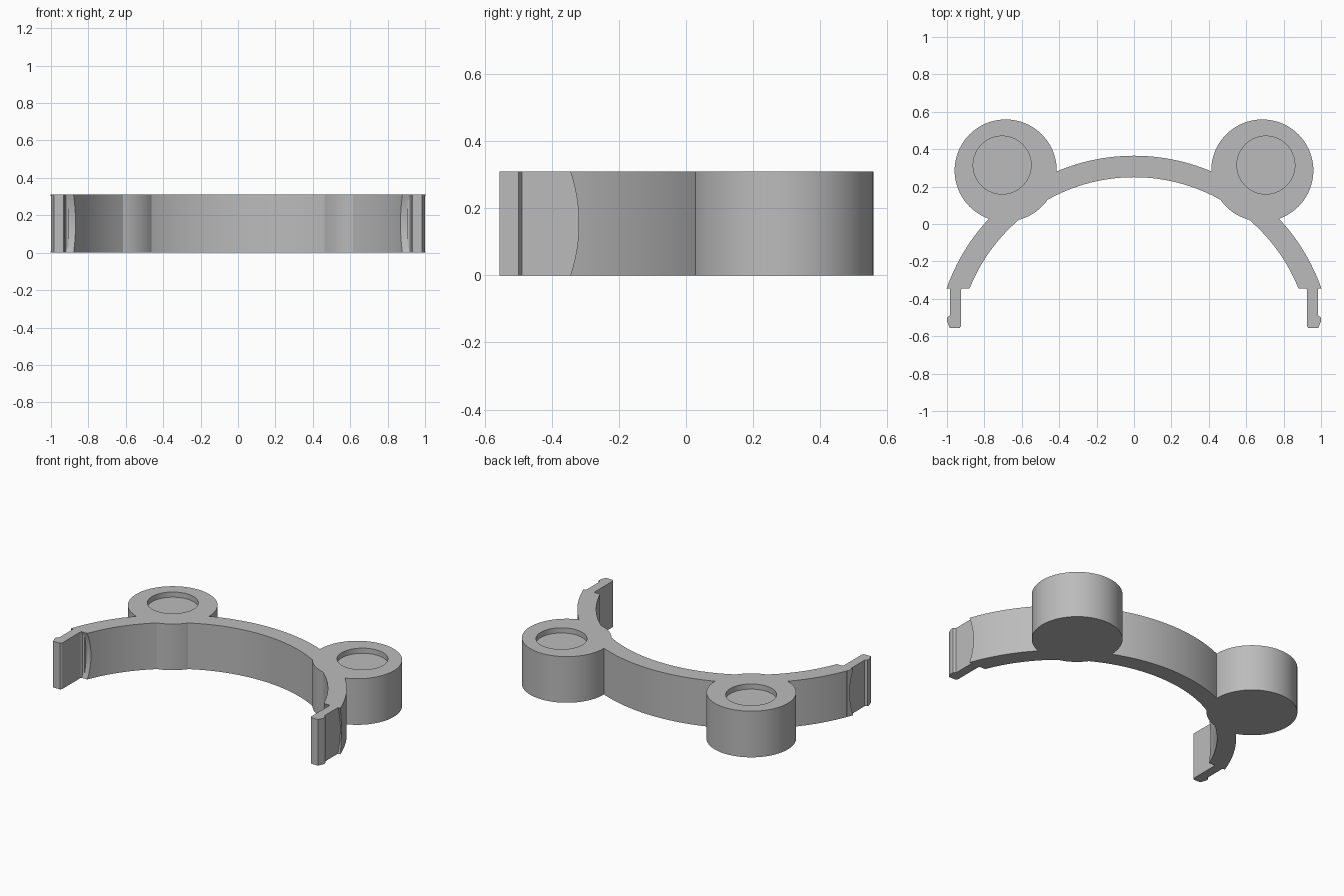
import bpy, bmesh, math
from mathutils import Matrix

HEIGHT = 0.31
ARC_Y = -0.697
R_OUT, R_IN = 1.062, 0.947

if "Cube" in bpy.data.objects:
    bpy.data.objects.remove(bpy.data.objects["Cube"])

grey = bpy.data.materials.new("plain grey")
grey.use_nodes = True
COLOUR = (0.5, 0.5, 0.5, 1)
grey.diffuse_color = COLOUR
grey.node_tree.nodes["Principled BSDF"].inputs["Base Color"].default_value = COLOUR


def finish(name, bm):
    bmesh.ops.recalc_face_normals(bm, faces=bm.faces)
    mesh = bpy.data.meshes.new(name)
    bm.to_mesh(mesh)
    bm.free()
    mesh.materials.append(grey)
    obj = bpy.data.objects.new(name, mesh)
    bpy.context.collection.objects.link(obj)
    return obj


def extrude(name, outline):
    """Raise a flat outline to the full height."""
    bm = bmesh.new()
    face = bm.faces.new([bm.verts.new((x, y, 0)) for x, y in outline])
    raised = bmesh.ops.extrude_face_region(bm, geom=[face])["geom"]
    verts = [v for v in raised if isinstance(v, bmesh.types.BMVert)]
    bmesh.ops.translate(bm, verts=verts, vec=(0, 0, HEIGHT))
    return finish(name, bm)


def cylinder(name, centre, radius, depth, segments=96, along_x=False):
    bm = bmesh.new()
    turn = Matrix.Rotation(math.pi / 2, 4, "Y") if along_x else Matrix()
    bmesh.ops.create_cone(bm, cap_ends=True, segments=segments, radius1=radius,
                          radius2=radius, depth=depth,
                          matrix=Matrix.Translation(centre) @ turn)
    return finish(name, bm)


def combine(target, tool, operation):
    mod = target.modifiers.new(operation.title(), "BOOLEAN")
    mod.operation, mod.solver, mod.object = operation, "EXACT", tool
    bpy.context.view_layer.objects.active = target
    bpy.ops.object.modifier_apply(modifier=mod.name)
    bpy.data.objects.remove(tool)


def arc(radius, start, end, steps=96):
    angles = [start + (end - start) * i / steps for i in range(steps + 1)]
    return [(radius * math.cos(a), ARC_Y + radius * math.sin(a)) for a in angles]


# Curved band, with its ends hollowed by a wide sideways cylinder
low = math.asin(0.28)
high = math.pi - low
bracket = extrude("curved_bracket", arc(R_OUT, low, high) + arc(R_IN, high, low))
end_cutter = cylinder("end_cutter", (0, -0.81, HEIGHT / 2), 0.49, 3, 192, True)
combine(bracket, end_cutter, "DIFFERENCE")

# Snap clip: thin plate with a root chamfer and an outward hook
clip_outline = [(0.985, -0.30), (0.985, -0.49), (1.0, -0.50), (1.0, -0.52),
                (0.985, -0.557), (0.933, -0.557), (0.925, -0.545),
                (0.925, -0.352), (0.919, -0.34), (0.905, -0.335), (0.905, -0.30)]

for side in (-1, 1):
    clip = extrude("snap_clip", [(side * x, y) for x, y in clip_outline])
    combine(bracket, clip, "UNION")
    # Round boss with a shallow off-centre recess
    boss = cylinder("boss", (side * 0.686, 0.286, HEIGHT / 2), 0.273, HEIGHT)
    combine(bracket, boss, "UNION")
    recess = cylinder("recess_cutter", (side * 0.705, 0.315, HEIGHT), 0.155, 0.07)
    combine(bracket, recess, "DIFFERENCE")

# Smooth walls, sharp rims
bpy.ops.object.select_all(action="DESELECT")
bracket.select_set(True)
bpy.context.view_layer.objects.active = bracket
bpy.ops.object.shade_smooth_by_angle(angle=math.radians(20))
